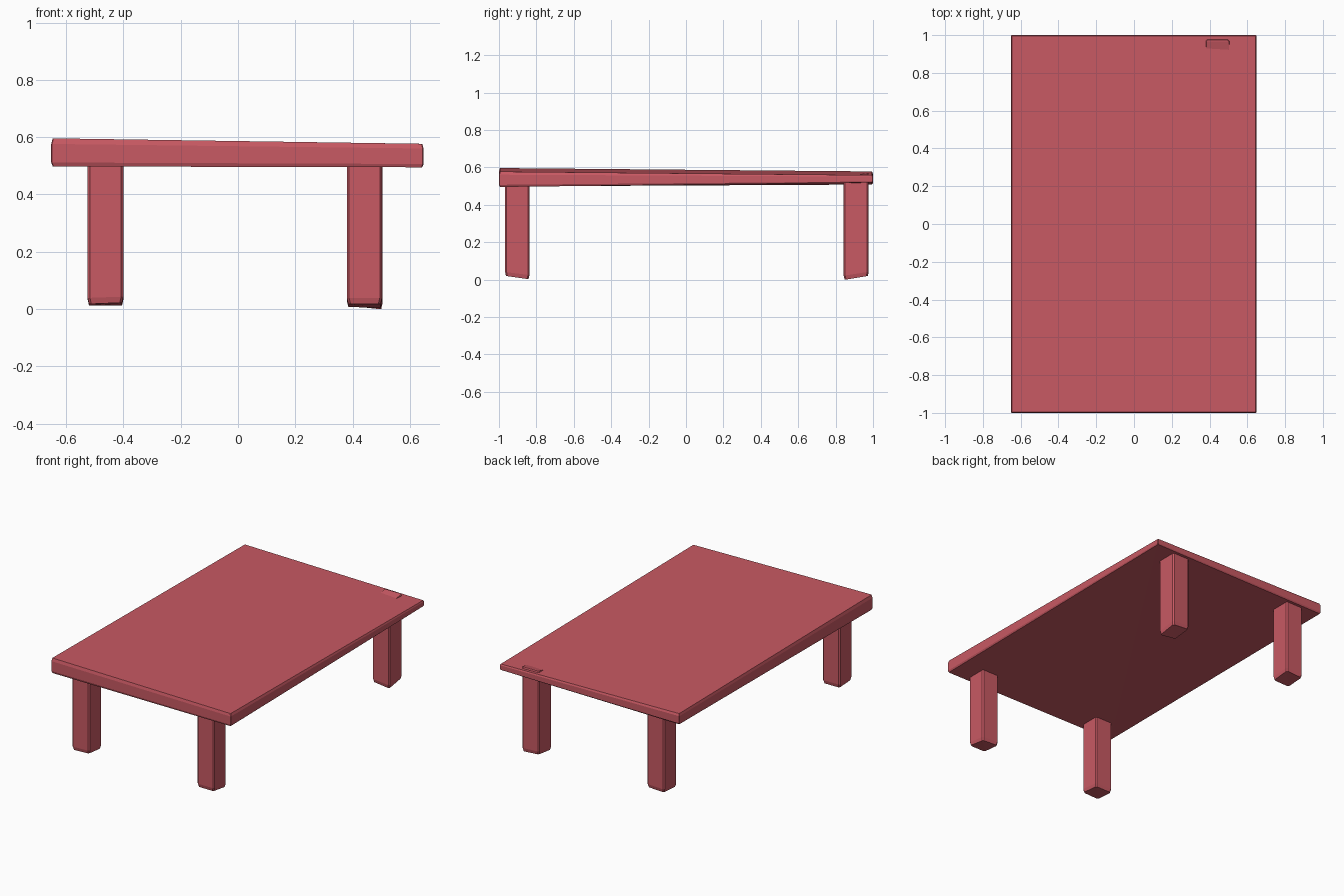
import bpy, bmesh

if "Cube" in bpy.data.objects:
    bpy.data.objects.remove(bpy.data.objects["Cube"])

red = bpy.data.materials.new("red_paint")
red.diffuse_color = (0.58, 0.10, 0.125, 1)
red.use_nodes = True
red.node_tree.nodes["Principled BSDF"].inputs["Base Color"].default_value = red.diffuse_color


def worn_block(name, x0, x1, y0, y1, bottom, top, rings, corner):
    """Hand-cut block. bottom/top: heights at front-left, front-right, back-right, back-left.
    rings: (height fraction, inset) from bottom to top; corner: chamfer of upright edges."""
    bm = bmesh.new()
    loops = []
    for f, inset in rings:
        a, b, c, d = x0 + inset, x1 - inset, y0 + inset, y1 - inset
        k = corner
        pts = [(a, c + k, 0), (a + k, c, 0), (b - k, c, 1), (b, c + k, 1),
               (b, d - k, 2), (b - k, d, 2), (a + k, d, 3), (a, d - k, 3)]
        loops.append([bm.verts.new((x, y, bottom[i] + (top[i] - bottom[i]) * f))
                      for x, y, i in pts])
    for lo, hi in zip(loops, loops[1:]):
        for i in range(8):
            j = (i + 1) % 8
            bm.faces.new((lo[i], lo[j], hi[j], hi[i]))
    bm.faces.new(loops[0][::-1])
    bm.faces.new(loops[-1])
    bmesh.ops.triangulate(bm, faces=[f for f in bm.faces if len(f.verts) > 4])
    bmesh.ops.recalc_face_normals(bm, faces=bm.faces)
    me = bpy.data.meshes.new(name)
    bm.to_mesh(me)
    bm.free()
    me.materials.append(red)
    ob = bpy.data.objects.new(name, me)
    bpy.context.collection.objects.link(ob)
    return ob


# Slightly uneven table top, thinnest at the back right corner
worn_block("table_top", -0.652, 0.648, -1.0, 1.0,
           (0.498, 0.495, 0.519, 0.508), (0.596, 0.577, 0.558, 0.578),
           [(0, 0.005), (0.14, 0), (0.8, 0), (1, 0.005)], 0.003)

# Legs with rough, slanted feet; the back right one just breaks through the top
leg_rings = [(0, 0.005), (0.04, 0), (0.985, 0), (1, 0.003)]
legs = {
    "front_left_leg": (-0.525, -0.40, -0.967, -0.837,
                       (0.018, 0.022, 0.012, 0.012), (0.55,) * 4),
    "front_right_leg": (0.38, 0.503, -0.967, -0.837,
                        (0.018, 0.018, 0.003, 0.008), (0.55,) * 4),
    "back_right_leg": (0.38, 0.505, 0.843, 0.977,
                       (0.012, 0.0, 0.018, 0.025), (0.545, 0.545, 0.571, 0.571)),
    "back_left_leg": (-0.525, -0.40, 0.843, 0.977,
                      (0.012, 0.015, 0.025, 0.02), (0.55,) * 4),
}
for name, spec in legs.items():
    worn_block(name, *spec, leg_rings, 0.008)
